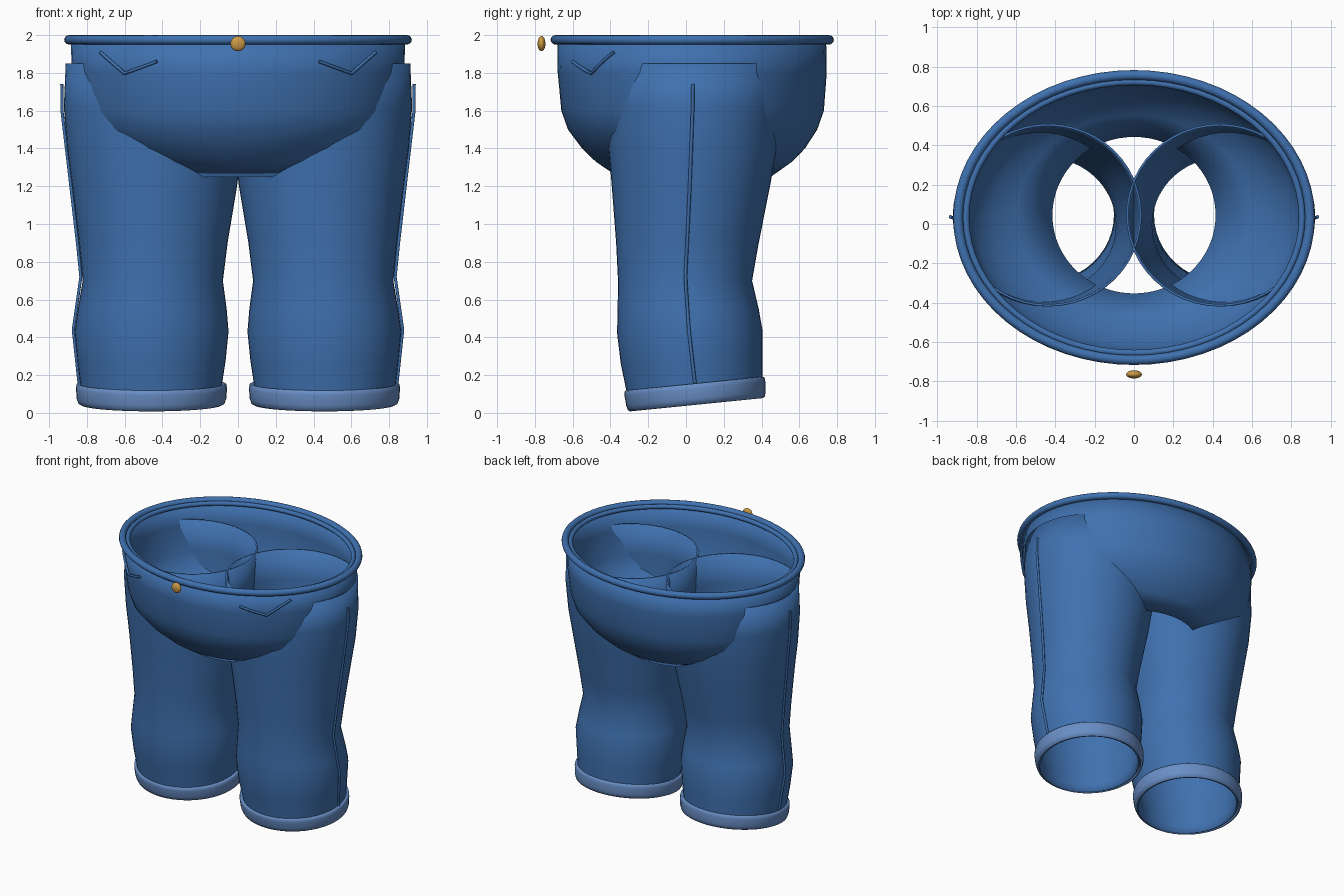
import bpy, bmesh, math
from mathutils import Vector

if "Cube" in bpy.data.objects:
    bpy.data.objects.remove(bpy.data.objects["Cube"])


def material(name, rgb):
    m = bpy.data.materials.new(name)
    m.diffuse_color = (*rgb, 1)
    m.use_nodes = True
    m.node_tree.nodes["Principled BSDF"].inputs["Base Color"].default_value = m.diffuse_color
    return m


DENIM = material("denim blue", (0.05, 0.165, 0.43))
CUFF = material("light denim", (0.14, 0.27, 0.56))
GOLD = material("brass", (0.6, 0.32, 0.06))


def finish(obj, mat, angle=60):
    obj.data.materials.append(mat)
    bpy.ops.object.select_all(action='DESELECT')
    obj.select_set(True)
    bpy.context.view_layer.objects.active = obj
    bpy.ops.object.shade_smooth_by_angle(angle=math.radians(angle))
    return obj


def loft(name, rings, mat, n=48, closed=False, thickness=0.0):
    """Skin elliptical rings (z, cx, rx, cy, ry, slope along y), listed bottom to top."""
    bm = bmesh.new()
    loops = []
    for z, cx, rx, cy, ry, slope in rings:
        loop = []
        for i in range(n):
            a = 2 * math.pi * i / n
            dy = ry * math.sin(a)
            loop.append(bm.verts.new((cx + rx * math.cos(a), cy + dy, z + slope * dy)))
        loops.append(loop)
    pairs = list(zip(loops, loops[1:]))
    if closed:
        pairs.append((loops[-1], loops[0]))
    for lo, hi in pairs:
        for i in range(n):
            j = (i + 1) % n
            bm.faces.new((lo[i], lo[j], hi[j], hi[i]))
    bmesh.ops.recalc_face_normals(bm, faces=bm.faces) if closed else None
    me = bpy.data.meshes.new(name)
    bm.to_mesh(me)
    bm.free()
    obj = bpy.data.objects.new(name, me)
    bpy.context.collection.objects.link(obj)
    if thickness:
        s = obj.modifiers.new("cloth", 'SOLIDIFY')
        s.thickness = thickness
        s.offset = -1
    return finish(obj, mat)


def hoop(name, z, rx, ry, cy, r, mat):
    """Elliptical rolled edge with a round section."""
    rings = []
    for k in range(12):
        a = 2 * math.pi * k / 12
        rings.append((z + r * math.sin(a), 0, rx + r * math.cos(a), cy, ry + r * math.cos(a), 0))
    return loft(name, rings, mat, n=64, closed=True)


def cord(name, points, r, mat):
    """Thin stitched cord through the points."""
    cu = bpy.data.curves.new(name, 'CURVE')
    cu.dimensions = '3D'
    cu.bevel_depth = r
    cu.bevel_resolution = 1
    cu.use_fill_caps = True
    sp = cu.splines.new('POLY')
    sp.points.add(len(points) - 1)
    for p, co in zip(sp.points, points):
        p.co = (*co, 1)
    obj = bpy.data.objects.new(name, cu)
    bpy.context.collection.objects.link(obj)
    cu.materials.append(mat)
    return obj


# Hip shell, open at the top and at the crotch
hip = [(1.25, .42, .405, .045), (1.33, .60, .52, .042), (1.40, .72, .59, .04),
       (1.50, .82, .66, .035), (1.60, .855, .695, .035), (1.80, .88, .712, .033),
       (1.97, .885, .712, .03)]
loft("hips", [(z, 0, rx, cy, ry, 0) for z, rx, ry, cy in hip], DENIM, n=64, thickness=0.012)

# Waistband: outer roll and a finer inner roll
hoop("waistband", 1.975, .895, .725, .033, .025, DENIM)
hoop("waistband_lining", 1.965, .855, .69, .033, .017, DENIM)

# Leg rings: z, inner x, outer x, front y, back y, slope
leg = [(.05, .09, .825, -.305, .40, .10), (.15, .085, .835, -.315, .405, .10),
       (.28, .065, .85, -.345, .405, .06), (.43, .05, .865, -.365, .405, .02),
       (.55, .06, .848, -.362, .385, 0), (.70, .08, .822, -.36, .35, 0),
       (.90, .055, .842, -.37, .385, 0), (1.20, .005, .878, -.393, .445, 0),
       (1.40, -.02, .905, -.41, .48, 0), (1.62, -.035, .922, -.42, .50, 0),
       (1.85, -.04, .912, -.42, .51, 0)]

for side, s in (("left", -1), ("right", 1)):
    # Trouser leg
    rings = [(z, s * (a + b) / 2, (b - a) / 2, (f + k) / 2, (k - f) / 2, t)
             for z, a, b, f, k, t in leg]
    loft(side + "_leg", rings, DENIM, thickness=0.012)

    # Turned-up cuff, a closed band with a rounded section
    section = [(.043, .372, .35), (.05, .387, .362), (.075, .396, .369), (.13, .40, .373),
               (.15, .397, .371), (.155, .39, .364), (.15, .37, .35)]
    loft(side + "_cuff", [(z, s * .458, rx, .055 - .1 * (z - .05), ry, .10)
                          for z, rx, ry in section], CUFF, closed=True)

    # Outer side seam
    cord(side + "_seam", [(s * x, y, z) for x, y, z in
                          ((.933, .037, 1.74), (.932, .035, 1.6), (.885, .02, 1.2),
                           (.85, .006, .9), (.832, -.003, .72), (.872, .015, .44),
                           (.842, .047, .16))], .009, DENIM)

    # Pocket stitching, following the front of the hips
    path = []
    for (x0, z0), (x1, z1) in (((.43, 1.86), (.60, 1.797)), ((.60, 1.797), (.73, 1.91))):
        for k in range(5):
            x, z = x0 + (x1 - x0) * k / 4, z0 + (z1 - z0) * k / 4
            y = .033 - .722 * math.sqrt(1 - (x / .893) ** 2)
            if not path or (Vector((s * x, y, z)) - path[-1]).length > 1e-4:
                path.append(Vector((s * x, y, z)))
    cord(side + "_pocket_stitch", path, .009, DENIM)

# Front button
bpy.ops.mesh.primitive_uv_sphere_add(segments=24, ring_count=12, radius=1, location=(0, -.765, 1.955))
button = bpy.context.object
button.name = "button"
button.scale = (.04, .021, .04)
finish(button, GOLD)
